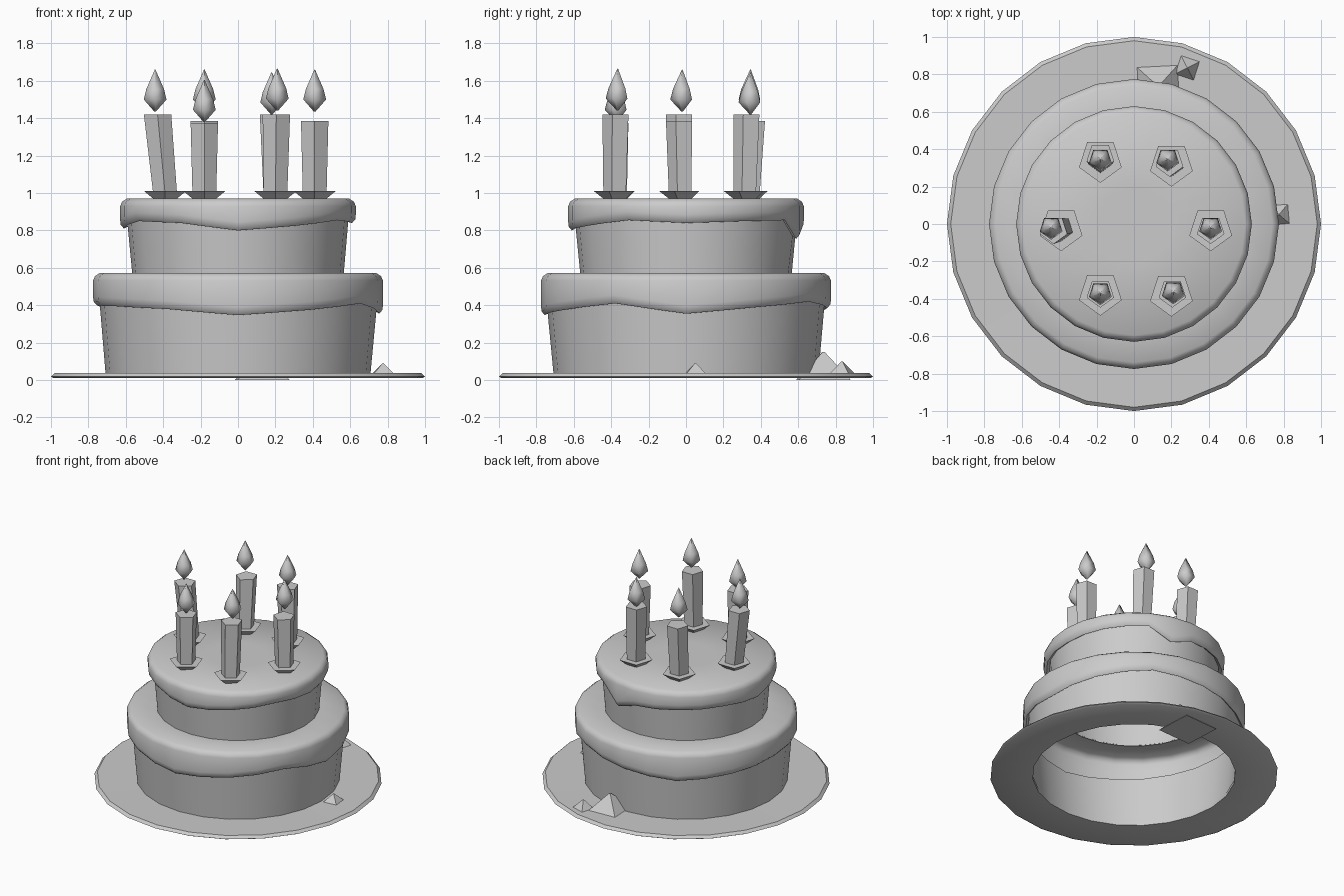
import bpy, bmesh
from math import sin, cos, pi, radians

if "Cube" in bpy.data.objects:
    bpy.data.objects.remove(bpy.data.objects["Cube"])

N = 24


def finish(name, bm, angle=40):
    bmesh.ops.recalc_face_normals(bm, faces=bm.faces)
    me = bpy.data.meshes.new(name)
    bm.to_mesh(me)
    bm.free()
    ob = bpy.data.objects.new(name, me)
    bpy.context.collection.objects.link(ob)
    bpy.ops.object.select_all(action='DESELECT')
    ob.select_set(True)
    bpy.context.view_layer.objects.active = ob
    bpy.ops.object.shade_smooth_by_angle(angle=radians(angle))
    return ob


def loft(name, rings, cap_start=False, cap_end=False, closed=False, angle=40):
    """Skin a stack of point rings."""
    bm = bmesh.new()
    vs = [[bm.verts.new(p) for p in r] for r in rings]
    pairs = list(zip(vs, vs[1:])) + ([(vs[-1], vs[0])] if closed else [])
    for a, b in pairs:
        n = len(a)
        for i in range(n):
            j = (i + 1) % n
            bm.faces.new((a[i], a[j], b[j], b[i]))
    if cap_start:
        bm.faces.new(vs[0])
    if cap_end:
        bm.faces.new(vs[-1])
    return finish(name, bm, angle)


def ring(r, z, n=N, x=0, y=0, start=0.0):
    """Circle of points; z may be a number or one height per point."""
    hs = z if isinstance(z, list) else [z] * n
    return [(x + r * cos(start + 2 * pi * i / n),
             y + r * sin(start + 2 * pi * i / n), hs[i]) for i in range(n)]


def spread(keys):
    """Turn 12 edge heights (every 30 degrees) into N heights."""
    out = []
    for i, k in enumerate(keys):
        out += [k, (k + keys[(i + 1) % 12]) / 2]
    return out


def tier(name, r0, r1, z0, edge, r_out, top, r_in):
    # straight sponge side, open below
    loft(name + "_sponge", [ring(r0, z0), ring(r1, [e + 0.015 for e in edge])])
    # icing with a wavy lower lip
    up = lambda d: [e + d for e in edge]
    rings = [ring(r1, up(0.015)), ring(r_out - 0.02, edge),
             ring(r_out - 0.003, up(0.02)), ring(r_out, up(0.045)),
             ring(r_out, top - 0.04), ring(r_out - 0.01, top - 0.017),
             ring(r_out - 0.035, top), ring(r_in, top)]
    loft(name + "_icing", rings, cap_end=(r_in < 0.3), angle=60)


# plate with a hole below the cake
loft("plate", [ring(0.705, 0.035), ring(0.98, 0.037), ring(1.0, 0.018),
               ring(0.985, 0.01), ring(0.705, 0.01)], closed=True)

# two cake tiers
low = spread([.355, .39, .42, .385, .35, .375, .40, .395, .38, .347, .375, .41])
tier("lower_tier", 0.706, 0.74, 0.01, low, 0.775, 0.572, 0.565)
high = spread([.84, .85, .855, .81, .825, .83, .81, .85, .84, .80, .825, .855])
high[5] = 0.755  # long drip at the back
tier("upper_tier", 0.565, 0.59, 0.565, high, 0.63, 0.97, 0.2)

# candles: base x, base y, top x, top y, candle top, flame x, flame y, flame tip
candles = [
    (-.18, .34, -.18, .36, 1.385, -.18, .345, 1.66),
    (.20, .32, .19, .33, 1.42, .18, .345, 1.645),
    (-.39, -.025, -.43, -.03, 1.42, -.443, -.02, 1.66),
    (.41, -.025, .41, -.03, 1.385, .41, -.02, 1.66),
    (-.18, -.37, -.18, -.37, 1.375, -.18, -.37, 1.605),
    (.20, -.375, .205, -.37, 1.42, .21, -.365, 1.665),
]
S = -pi / 2
for i, (bx, by, tx, ty, tz, fx, fy, ft) in enumerate(candles, 1):
    loft(f"candle_holder_{i}", [ring(.06, .965, 5, bx, by, S),
                                ring(.12, 1.012, 5, bx, by, S)], True, True, angle=20)
    loft(f"candle_{i}", [ring(.067, 1.0, 5, bx, by, S),
                         ring(.077, tz, 5, tx, ty, S)], True, True)
    flame = [(.004, -.225), (.064, -.16), (.05, -.105), (.002, 0)]
    loft(f"flame_{i}", [ring(r, ft + dz, 5, fx, fy, S) for r, dz in flame],
         True, True, angle=80)

# crumbs on the plate
for i, (x, y, half, z0, z1, rot) in enumerate([
        (.13, .735, .14, .0, .15, 3), (.285, .835, .068, .015, .10, -18),
        (.775, .05, .07, .015, .09, 5)], 1):
    a = radians(45 + rot)
    loft(f"crumb_{i}", [ring(half * 1.414, z0, 4, x, y, a),
                        ring(half * .06, z1, 4, x, y, a)], True, True, angle=20)
